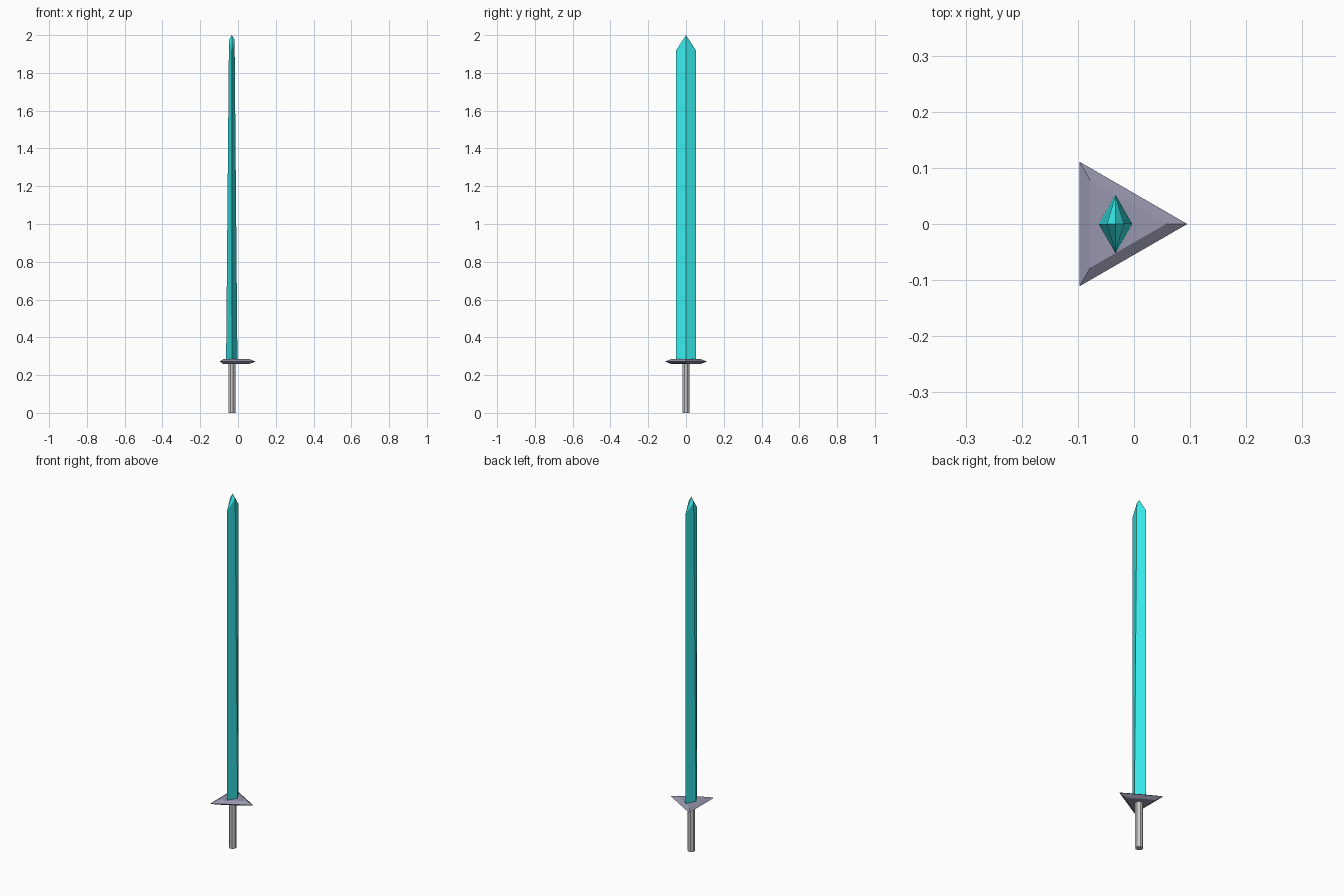
import bpy, bmesh, math

if "Cube" in bpy.data.objects:
    bpy.data.objects.remove(bpy.data.objects["Cube"])

CX = -0.033  # common axis of all parts


def ring(radius_x, radius_y, z, sides, turn=0.0):
    step = 2 * math.pi / sides
    return [(CX + radius_x * math.cos(i * step + turn),
             radius_y * math.sin(i * step + turn), z) for i in range(sides)]


def loft(name, rings, color=None, tip=None):
    """Flat-faced solid through equal-sized rings, capped or ending in a tip."""
    bm = bmesh.new()
    loops = [[bm.verts.new(p) for p in r] for r in rings]
    n = len(loops[0])
    for a, b in zip(loops, loops[1:]):
        for i in range(n):
            j = (i + 1) % n
            bm.faces.new((a[i], a[j], b[j], b[i]))
    bm.faces.new(loops[0][::-1])
    if tip:
        t = bm.verts.new(tip)
        for i in range(n):
            bm.faces.new((loops[-1][i], loops[-1][(i + 1) % n], t))
    else:
        bm.faces.new(loops[-1])
    bmesh.ops.recalc_face_normals(bm, faces=bm.faces)
    mesh = bpy.data.meshes.new(name)
    bm.to_mesh(mesh)
    bm.free()
    obj = bpy.data.objects.new(name, mesh)
    bpy.context.collection.objects.link(obj)
    if color:
        mat = bpy.data.materials.new(name + "_color")
        mat.diffuse_color = (*color, 1)
        mat.use_nodes = True
        mat.node_tree.nodes["Principled BSDF"].inputs["Base Color"].default_value = mat.diffuse_color
        mesh.materials.append(mat)
    return obj


# Grip: slim octagonal rod
loft("grip", [ring(0.02, 0.02, z, 8, math.pi / 8) for z in (0, 0.262)])

# Guard: triangular plate with bevelled rim
loft("guard", [ring(r, r, z, 3) for r, z in
               ((0.09, 0.259), (0.128, 0.272), (0.09, 0.285))],
     (0.31, 0.31, 0.42))

# Blade: tapering diamond section, shoulders lower than the ridge ends
base = ring(0.03, 0.052, 0.28, 4)
top = [(x, y, 1.975 if abs(y) < 0.01 else 1.92)
       for x, y, z in ring(0.015, 0.052, 0, 4)]
loft("blade", [base, top], (0.04, 0.85, 0.86), tip=(CX, 0, 2.0))
